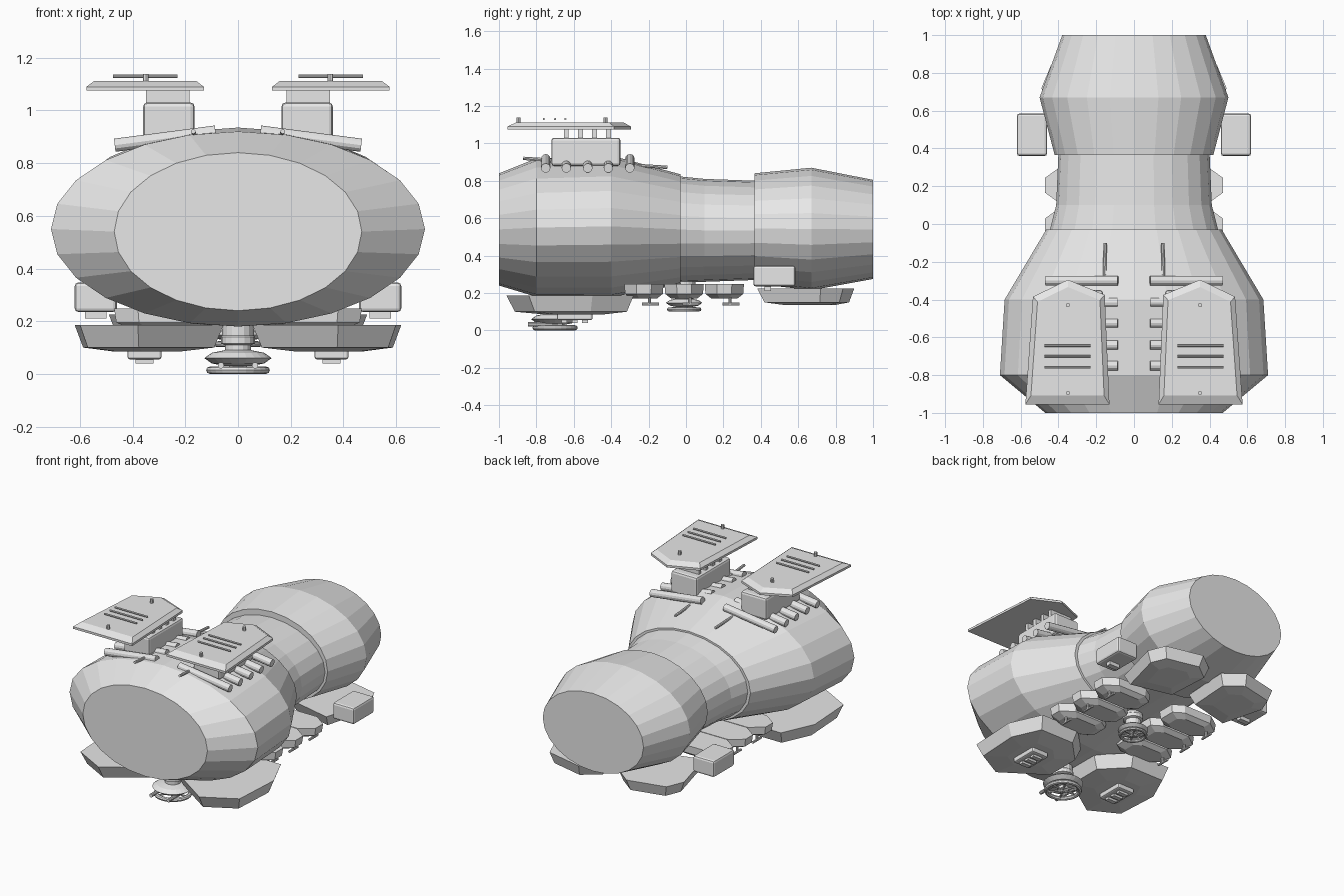
import bpy, bmesh, math
from mathutils import Vector

if "Cube" in bpy.data.objects:
    bpy.data.objects.remove(bpy.data.objects["Cube"])

grey = bpy.data.materials.new("plain_grey")
grey.diffuse_color = (0.8, 0.8, 0.8, 1)
grey.use_nodes = True
grey.node_tree.nodes["Principled BSDF"].inputs["Base Color"].default_value = grey.diffuse_color


def finish(name, bm):
    bmesh.ops.recalc_face_normals(bm, faces=bm.faces)
    me = bpy.data.meshes.new(name)
    bm.to_mesh(me)
    bm.free()
    me.materials.append(grey)
    ob = bpy.data.objects.new(name, me)
    bpy.context.collection.objects.link(ob)
    return ob


def loft(name, rings):
    """Skin a list of equal-length closed rings and cap both ends."""
    bm = bmesh.new()
    rows = [[bm.verts.new(p) for p in r] for r in rings]
    n = len(rows[0])
    for a, b in zip(rows, rows[1:]):
        for i in range(n):
            j = (i + 1) % n
            bm.faces.new((a[i], a[j], b[j], b[i]))
    bm.faces.new(rows[0])
    bm.faces.new(rows[-1])
    return finish(name, bm)


def hull(name, stations):
    """Elliptical hull along y from (y, half width, top z, bottom z)."""
    rings = []
    for y, w, top, bot in stations:
        c, h = (top + bot) / 2, (top - bot) / 2
        rings.append([(w * math.cos(t), y, c + h * math.sin(t))
                      for t in (i * math.tau / 24 for i in range(24))])
    return loft(name, rings)


def plate(name, outline, layers, side):
    """Stack an outline at (z, scale) layers; side mirrors it in x."""
    cx = sum(p[0] for p in outline) / len(outline)
    cy = sum(p[1] for p in outline) / len(outline)
    return loft(name, [[(side * (cx + (x - cx) * k), cy + (y - cy) * k, z)
                        for x, y in outline] for z, k in layers])


def box(name, x, y, z, bevel=0.0):
    bm = bmesh.new()
    bmesh.ops.create_cube(bm, size=1)
    for v in bm.verts:
        v.co = [(a + b) / 2 + c * (b - a) for (a, b), c in zip((x, y, z), v.co)]
    if bevel:
        bmesh.ops.bevel(bm, geom=bm.edges[:], offset=bevel, segments=2,
                        profile=0.5, affect='EDGES')
    return finish(name, bm)


def rod(name, p, q, r, seg=10):
    p, q = Vector(p), Vector(q)
    d = q - p
    bm = bmesh.new()
    bmesh.ops.create_cone(bm, cap_ends=True, segments=seg, radius1=r, radius2=r, depth=d.length)
    rot = d.to_track_quat('Z', 'Y')
    for v in bm.verts:
        v.co = rot @ v.co + (p + q) / 2
    return finish(name, bm)


def lathe(name, profile, y, seg=24, closed=False):
    """Spin (radius, z) points round a vertical axis at x = 0."""
    bm = bmesh.new()
    rows = [[bm.verts.new((r * math.cos(t), y + r * math.sin(t), z))
             for t in (i * math.tau / seg for i in range(seg))] for r, z in profile]
    pairs = list(zip(rows, rows[1:])) + ([(rows[-1], rows[0])] if closed else [])
    for a, b in pairs:
        for i in range(seg):
            j = (i + 1) % seg
            bm.faces.new((a[i], a[j], b[j], b[i]))
    if not closed:
        bm.faces.new(rows[0])
        bm.faces.new(rows[-1])
    return finish(name, bm)


# main hull: bulky front, waist and rear drum
hull("front_hull", [(-1, .47, .84, .24), (-.8, .71, .92, .18),
                    (-.4, .685, .935, .178), (-.03, .465, .835, .245)])
hull("waist", [(-.05, .45, .825, .255), (.1, .412, .81, .26), (.38, .40, .80, .27)])
hull("rear_hull", [(.365, .42, .84, .25), (.67, .50, .87, .215), (1, .38, .805, .275)])

front_pod = [(.055, -.74), (.055, -.46), (.23, -.28), (.52, -.28),
             (.62, -.50), (.60, -.84), (.38, -.96)]
rear_pod = [(.07, .46), (.05, .80), (.18, .90), (.44, .84), (.49, .72), (.40, .38)]
panel = [(.35, -.295), (.535, -.385), (.575, -.955), (.13, -.955), (.155, -.375)]

for s, tag in ((1, "right"), (-1, "left")):
    def X(a, b):
        return tuple(sorted((s * a, s * b)))

    # roof panel on its pedestal
    plate("roof_panel_" + tag, panel, [(1.075, 1), (1.09, 1), (1.112, .87)], s)
    box("pedestal_" + tag, X(.165, .36), (-.72, -.35), (.88, 1.03), .015)
    for y in (-.64, -.565, -.49, -.415):
        box("pedestal_rib_" + tag, X(.185, .35), (y - .013, y + .013), (1.02, 1.08))
    for y in (-.645, -.70, -.76):
        rod("panel_bar_" + tag, (s * .23, y, 1.13), (s * .475, y, 1.13), .006, 8)
    for y in (-.43, -.895):
        rod("panel_pin_" + tag, (s * .35, y, 1.10), (s * .35, y, 1.138), .011, 8)

    # sloping pipes across the roof and the thin rod along them
    for y in (-.30, -.415, -.525, -.64, -.75):
        rod("roof_pipe_" + tag, (s * .085, y, .918), (s * .468, y, .868), .025, 12)
    rod("roof_rod_" + tag, (s * .17, -.87, .92), (s * .152, -.1, .872), .009, 8)

    # front belly pod with vent
    plate("front_pod_" + tag, front_pod,
          [(.186, 1), (.10, .88), (.085, .45)], s)
    box("pod_vent_" + tag, X(.29, .42), (-.69, -.50), (.055, .10), .01)
    for y in (-.65, -.595, -.54):
        box("vent_slat_" + tag, X(.32, .39), (y - .015, y + .015), (.04, .06))

    # rear belly pod with side tank
    plate("rear_pod_" + tag, rear_pod, [(.225, 1), (.15, .87), (.135, .5)], s)
    box("side_tank_" + tag, X(.46, .62), (.36, .585), (.235, .347), .014)
    box("tank_foot_" + tag, X(.50, .58), (.42, .455), (.21, .24))

    # three narrow pods under the waist, each with a slim barrel
    for y in (-.225, -.01, .205):
        outline = [(.09, y - .06), (.09, y + .06), (.16, y + .105), (.38, y + .105),
                   (.47, y + .04), (.47, y - .04), (.38, y - .105), (.16, y - .105)]
        plate("waist_pod_" + tag, outline, [(.248, 1), (.195, .96), (.172, .68)], s)
        rod("pod_barrel_" + tag, (s * .40, y - .01, .14), (s * .40, y + .08, .14), .008, 8)
        rod("barrel_mount_" + tag, (s * .40, y + .03, .14), (s * .40, y + .03, .20), .009, 8)

    # twin barrels of the front turret
    rod("turret_barrel_" + tag, (s * .065, -.845, .032), (s * .065, -.66, .032), .012, 10)

# saucer turrets hanging on the centre line
for name, y, z, k in (("front_turret", -.70, 0, 1), ("middle_turret", -.01, .102, .76)):
    lathe(name + "_saucer", [(.05 * k, z + .09 * k), (.10 * k, z + .08 * k), (.128 * k, z + .06 * k),
                             (.10 * k, z + .04 * k), (.05 * k, z + .03 * k)], y)
    ring = [((.107 + .014 * math.cos(t)) * k, z + (.014 + .014 * math.sin(t)) * k)
            for t in (i * math.tau / 8 for i in range(8))]
    lathe(name + "_ring", ring, y, closed=True)
    lathe(name + "_stem", [(.05, z + .08 * k), (.05, z + .11), (.065, z + .115),
                           (.065, z + .14), (.06, z + .145), (.06, .29)], y, 16)
    rod(name + "_hub", (0, y, z + .012), (0, y, z + .06 * k), .035 * k, 12)
    for a in range(3):
        t = a * math.pi / 3
        dx, dy = .10 * k * math.cos(t), .10 * k * math.sin(t)
        rod(name + "_spoke", (-dx, y - dy, z + .016), (dx, y + dy, z + .016), .007, 6)
